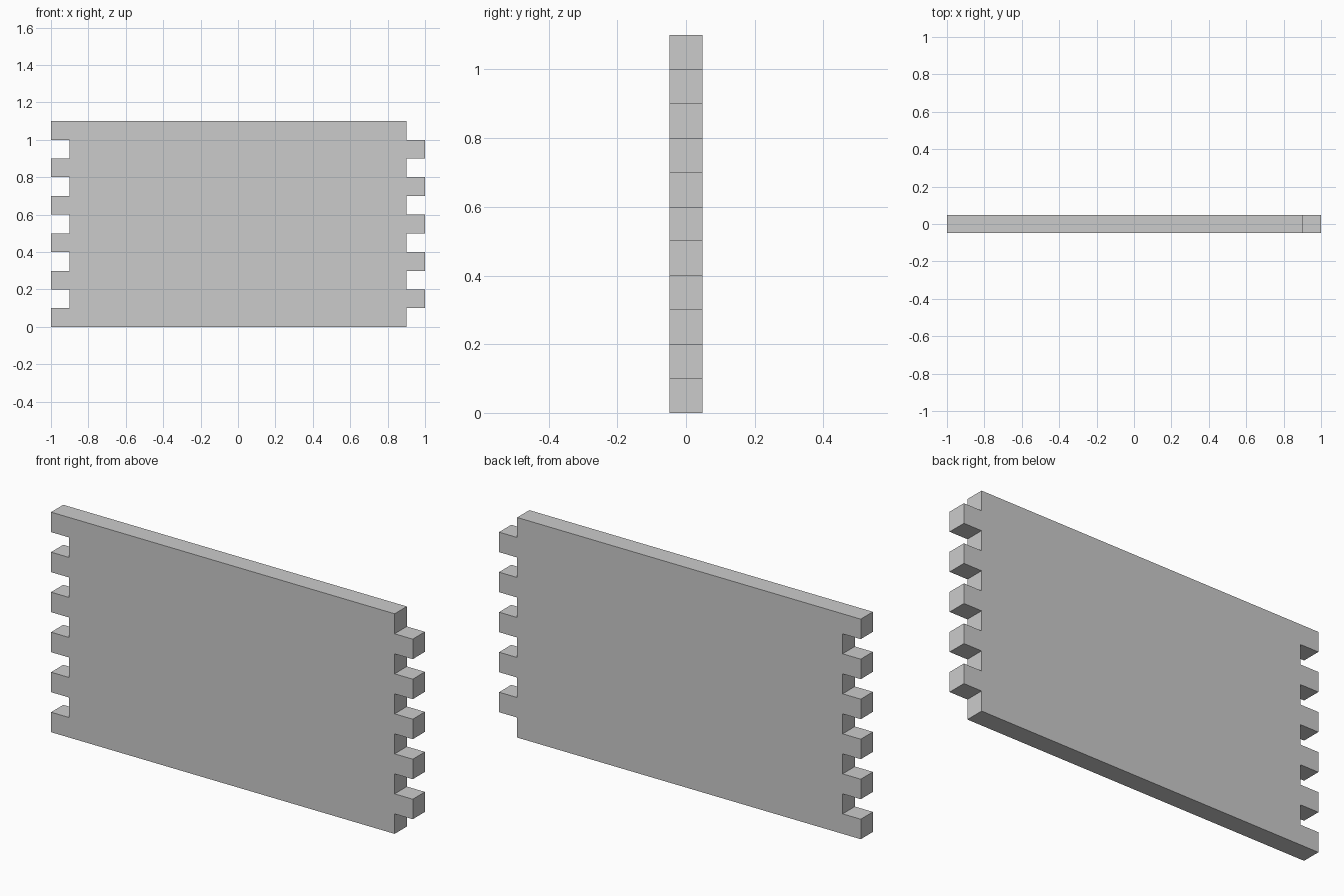
import bpy, bmesh

if "Cube" in bpy.data.objects:
    bpy.data.objects.remove(bpy.data.objects["Cube"])

ROWS, STEP = 11, 0.1        # finger rows and their height
OUTER, INNER = 1.0, 0.9     # finger tip and finger root in x
HALF_DEPTH = 0.048


def edge(sign, first_out):
    """Stepped side edge, from bottom to top."""
    pts = []
    for i in range(ROWS):
        out = (i % 2 == 0) == first_out
        x = sign * (OUTER if out else INNER)
        pts += [(x, i * STEP), (x, (i + 1) * STEP)]
    return pts


# Panel outline: right edge upward, left edge downward
outline = edge(1, False) + edge(-1, True)[::-1]

# Extrude the outline through the thickness
bm = bmesh.new()
face = bm.faces.new([bm.verts.new((x, -HALF_DEPTH, z)) for x, z in outline])
result = bmesh.ops.extrude_face_region(bm, geom=[face], use_keep_orig=True)
moved = [v for v in result["geom"] if isinstance(v, bmesh.types.BMVert)]
bmesh.ops.translate(bm, verts=moved, vec=(0, 2 * HALF_DEPTH, 0))
bmesh.ops.recalc_face_normals(bm, faces=bm.faces)

mesh = bpy.data.meshes.new("finger_joint_panel")
bm.to_mesh(mesh)
bm.free()
panel = bpy.data.objects.new("finger_joint_panel", mesh)
bpy.context.collection.objects.link(panel)
